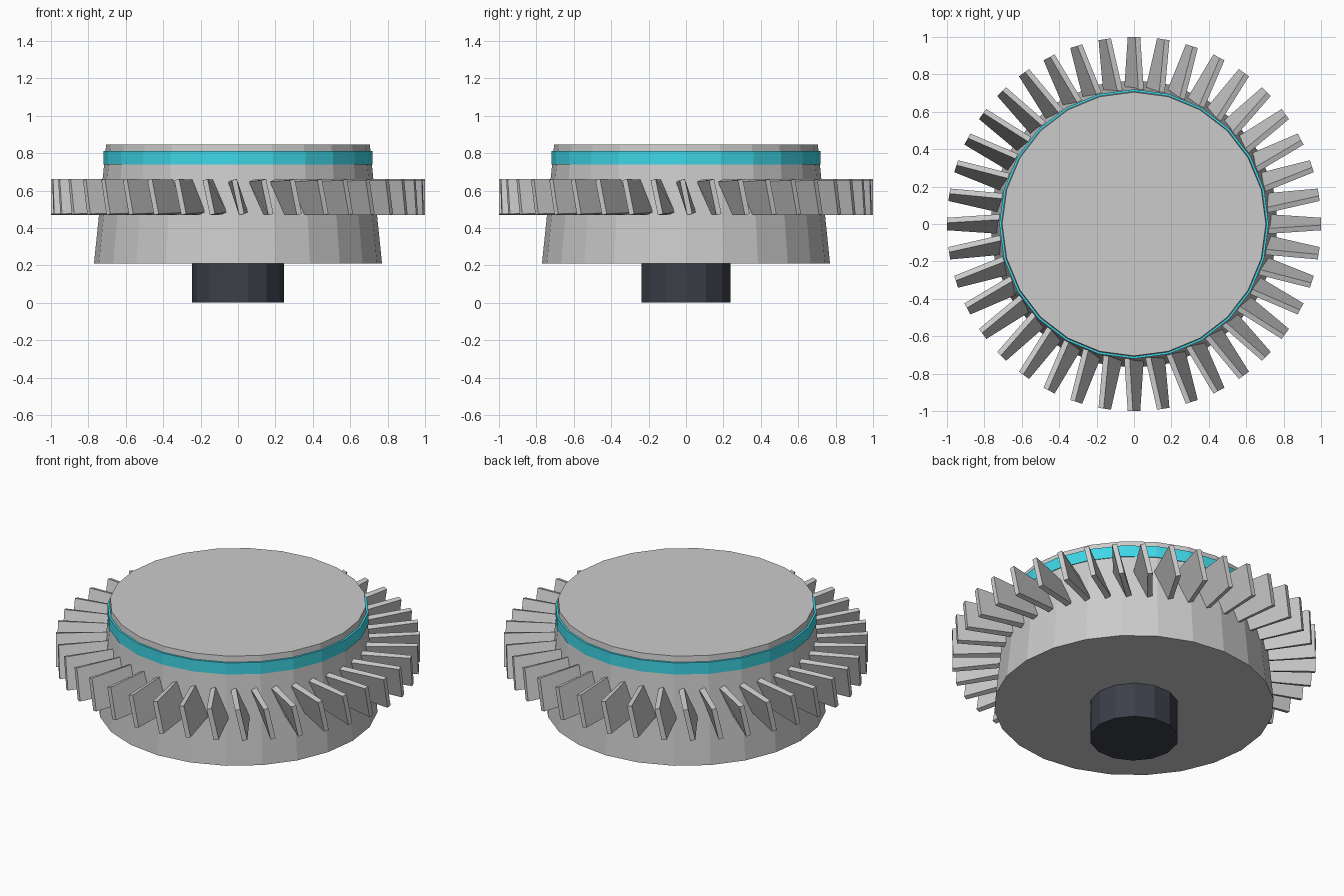
import bpy, bmesh
from math import sin, cos, pi, radians

if "Cube" in bpy.data.objects:
    bpy.data.objects.remove(bpy.data.objects["Cube"])


def material(name, rgb):
    m = bpy.data.materials.new(name)
    m.diffuse_color = (*rgb, 1)
    m.use_nodes = True
    m.node_tree.nodes["Principled BSDF"].inputs["Base Color"].default_value = m.diffuse_color
    return m


def drum(name, sides, r_low, r_high, z_low, z_high, mat=None):
    bpy.ops.mesh.primitive_cone_add(vertices=sides, radius1=r_low, radius2=r_high,
                                    depth=z_high - z_low,
                                    location=(0, 0, (z_low + z_high) / 2),
                                    rotation=(0, 0, pi / 2))
    ob = bpy.context.object
    ob.name = name
    if mat:
        ob.data.materials.append(mat)
    return ob


dark = material("dark_metal", (0.045, 0.05, 0.065))
cyan = material("cyan_glow", (0.05, 0.68, 0.8))

# Tapered body, glowing band and lower shaft
drum("body", 24, 0.77, 0.705, 0.21, 0.845)
drum("glow_band", 24, 0.72, 0.72, 0.74, 0.81, cyan)
drum("shaft", 14, 0.245, 0.245, 0.0, 0.22, dark)


# Ring of pitched, tapered blades
def section(radius, chord, thick, pitch):
    """Pitched rectangle across the blade: (radial, tangential, z)."""
    a = radians(pitch)
    pts = []
    for s, t in ((-1, -1), (1, -1), (1, 1), (-1, 1)):
        u, v = s * thick / 2, t * chord / 2
        pts.append((radius, u * cos(a) - v * sin(a), 0.565 + u * sin(a) + v * cos(a)))
    return pts


BLADES = 40
bm = bmesh.new()
profile = section(0.70, 0.192, 0.032, 24) + section(1.0, 0.19, 0.028, 12)
for i in range(BLADES):
    p = 2 * pi * i / BLADES
    v = [bm.verts.new((r * cos(p) - t * sin(p), r * sin(p) + t * cos(p), z))
         for r, t, z in profile]
    bm.faces.new(v[3::-1])
    bm.faces.new(v[4:])
    for k in range(4):
        n = (k + 1) % 4
        bm.faces.new((v[k], v[n], v[n + 4], v[k + 4]))
bmesh.ops.recalc_face_normals(bm, faces=bm.faces)
mesh = bpy.data.meshes.new("fan_blades")
bm.to_mesh(mesh)
bm.free()
bpy.context.collection.objects.link(bpy.data.objects.new("fan_blades", mesh))
